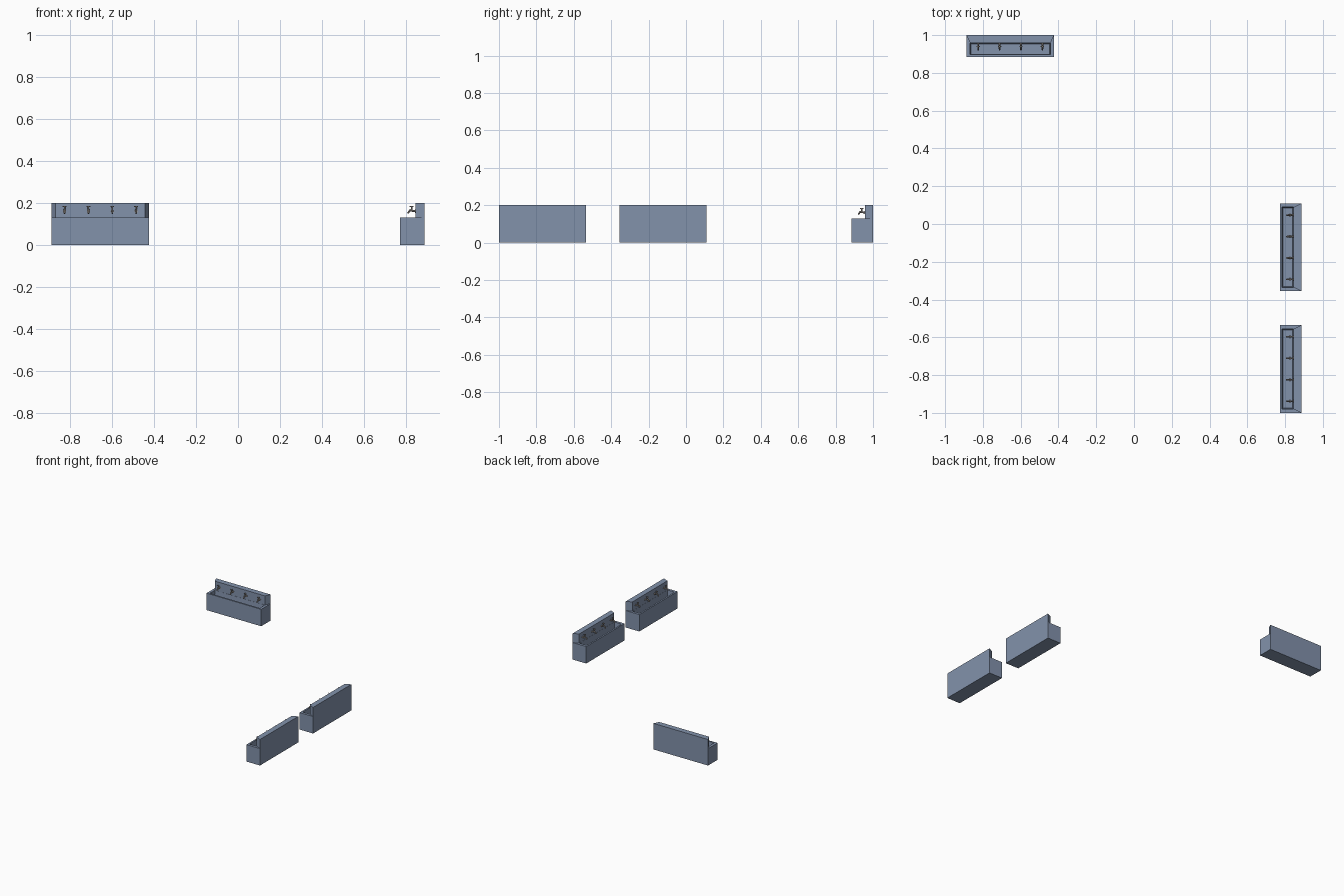
import bpy, bmesh, math
from mathutils import Vector, Matrix

if "Cube" in bpy.data.objects:
    bpy.data.objects.remove(bpy.data.objects["Cube"])

L, D, H, RIM, SPLASH = 0.465, 0.115, 0.2, 0.13, 0.042


def material(name, rgb):
    m = bpy.data.materials.new(name)
    m.diffuse_color = (*rgb, 1)
    m.use_nodes = True
    m.node_tree.nodes["Principled BSDF"].inputs["Base Color"].default_value = m.diffuse_color
    return m


STONE = material("blue_grey", (0.225, 0.288, 0.41))
METAL = material("tap_metal", (0.36, 0.33, 0.31))


def finish(name, bm, mat, colour):
    bmesh.ops.recalc_face_normals(bm, faces=bm.faces)
    me = bpy.data.meshes.new(name)
    bm.to_mesh(me)
    bm.free()
    me.materials.append(colour)
    ob = bpy.data.objects.new(name, me)
    bpy.context.collection.objects.link(ob)
    ob.matrix_world = mat
    return ob


def loft(bm, rings):
    vs = [[bm.verts.new(p) for p in r] for r in rings]
    n = len(vs[0])
    for a, b in zip(vs, vs[1:]):
        for i in range(n):
            j = (i + 1) % n
            bm.faces.new((a[i], a[j], b[j], b[i]))
    bm.faces.new(vs[0])
    bm.faces.new(vs[-1])


def rect(hx, y0, y1, z):
    return [(-hx, y0, z), (hx, y0, z), (hx, y1, z), (-hx, y1, z)]


def tube(bm, p, q, r1, r2, n=8):
    p, q = Vector(p), Vector(q)
    rot = Vector((0, 0, 1)).rotation_difference(q - p).to_matrix().to_4x4()
    bmesh.ops.create_cone(bm, cap_ends=True, segments=n, radius1=r1, radius2=r2,
                          depth=(q - p).length,
                          matrix=Matrix.Translation((p + q) / 2) @ rot)


def sink(label, mat):
    h = L / 2
    # hollow trough: outer walls, rim, tapered inner walls, floor
    bm = bmesh.new()
    loft(bm, [rect(h, -D, 0, 0), rect(h, -D, 0, RIM),
              rect(h - 0.02, -D + 0.012, -SPLASH - 0.001, RIM),
              rect(h - 0.025, -D + 0.016, -SPLASH - 0.005, 0.055)])
    finish(label + "_trough", bm, mat, STONE)

    # backsplash with angled ends
    bm = bmesh.new()
    plan = [(-h, 0), (-h + 0.02, -SPLASH), (h - 0.02, -SPLASH), (h, 0)]
    loft(bm, [[(x, y, z) for x, y in plan] for z in (RIM, H)])
    finish(label + "_backsplash", bm, mat, STONE)

    # four taps
    for i in range(4):
        x = (i - 1.5) * 0.1135
        bm = bmesh.new()
        tube(bm, (0, -0.041, 0.16), (0, -0.045, 0.16), 0.008, 0.008)      # flange
        tube(bm, (0, -0.043, 0.16), (0, -0.071, 0.164), 0.0045, 0.0045)   # body
        tube(bm, (0, -0.068, 0.166), (0, -0.079, 0.15), 0.0045, 0.004)    # spout
        tube(bm, (0, -0.061, 0.16), (0, -0.061, 0.182), 0.005, 0.003)     # stem
        for dx, dy in ((0.009, 0), (0, 0.009)):                           # cross handle
            tube(bm, (-dx, -0.061 - dy, 0.182), (dx, -0.061 + dy, 0.182), 0.0025, 0.0025, 6)
        finish(f"{label}_tap_{i + 1}", bm, mat @ Matrix.Translation((x, 0, 0)), METAL)


turn = Matrix.Rotation(-math.pi / 2, 4, 'Z')
sink("back_sink", Matrix.Translation((-0.655, 1.0, 0)))
sink("right_sink_a", Matrix.Translation((0.887, -0.123, 0)) @ turn)
sink("right_sink_b", Matrix.Translation((0.887, -0.7675, 0)) @ turn)
